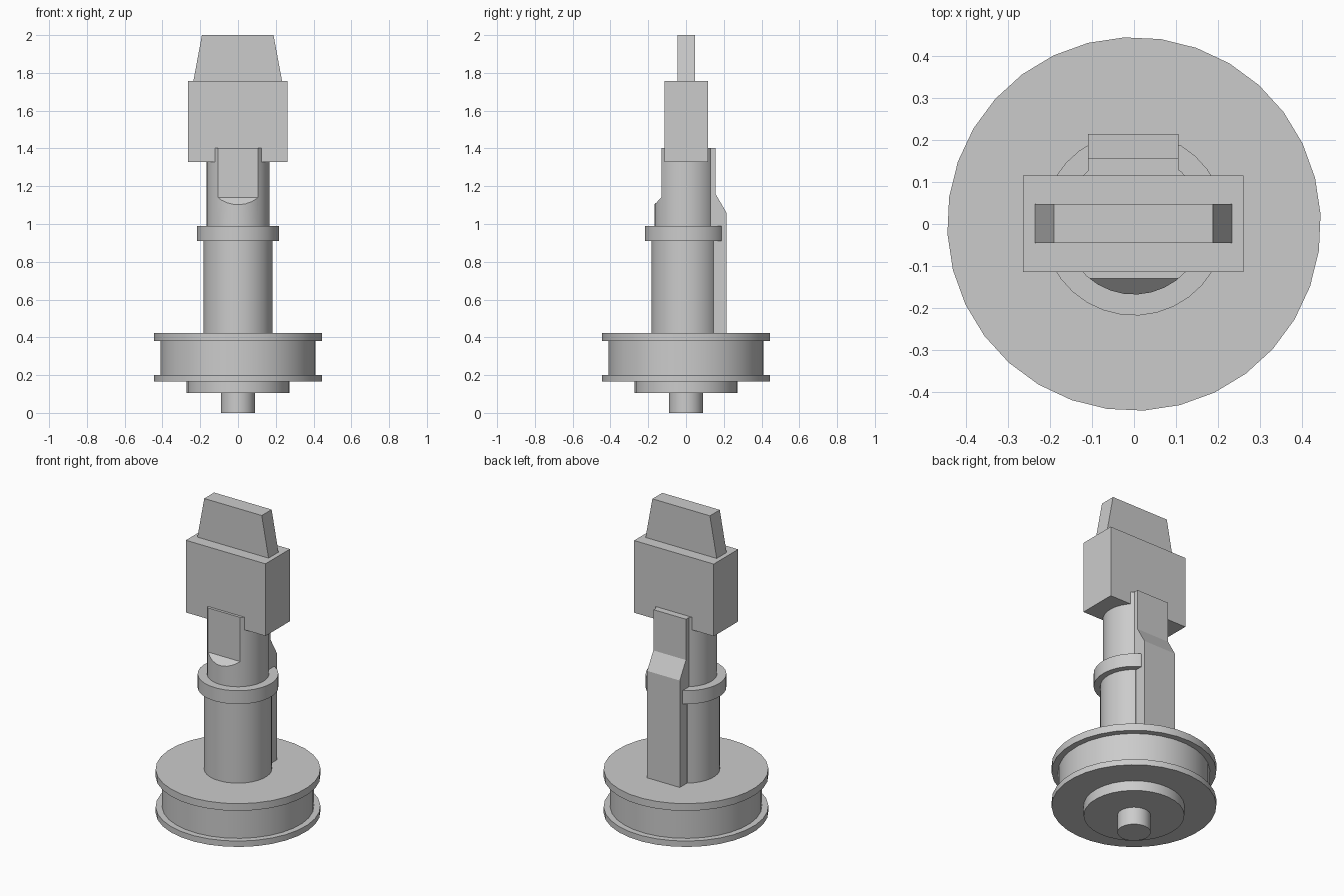
import bpy, bmesh, math
from mathutils import Vector

if "Cube" in bpy.data.objects:
    bpy.data.objects.remove(bpy.data.objects["Cube"])

SIDES = 32
TURN = math.radians(3)


def finish(name, bm, smooth=True):
    bmesh.ops.recalc_face_normals(bm, faces=bm.faces[:])
    mesh = bpy.data.meshes.new(name)
    bm.to_mesh(mesh)
    bm.free()
    obj = bpy.data.objects.new(name, mesh)
    bpy.context.collection.objects.link(obj)
    if smooth:
        bpy.ops.object.select_all(action='DESELECT')
        obj.select_set(True)
        bpy.context.view_layer.objects.active = obj
        bpy.ops.object.shade_smooth_by_angle(angle=math.radians(30))
    return obj


def lathe(name, profile, back=None):
    """Turn (radius, z) points into a capped solid; back = y of a flat cut."""
    bm = bmesh.new()
    rings = []
    for r, z in profile:
        angles = [TURN + math.tau * i / SIDES for i in range(SIDES)]
        rings.append([bm.verts.new((r * math.cos(a), r * math.sin(a), z)) for a in angles])
    for lo, hi in zip(rings, rings[1:]):
        for i in range(SIDES):
            j = (i + 1) % SIDES
            bm.faces.new((lo[i], lo[j], hi[j], hi[i]))
    bm.faces.new(rings[0][::-1])
    bm.faces.new(rings[-1])
    if back is not None:
        geom = bm.verts[:] + bm.edges[:] + bm.faces[:]
        cut = bmesh.ops.bisect_plane(bm, geom=geom, plane_co=(0, back, 0),
                                     plane_no=(0, 1, 0), clear_outer=True)
        edges = [e for e in cut['geom_cut'] if isinstance(e, bmesh.types.BMEdge)]
        bmesh.ops.holes_fill(bm, edges=edges, sides=0)
    return finish(name, bm)


def prism(name, points, start, depth):
    """Extrude a closed outline of 3D points."""
    bm = bmesh.new()
    face = bm.faces.new([bm.verts.new(Vector(p) + Vector(start)) for p in points])
    ext = bmesh.ops.extrude_face_region(bm, geom=[face])
    bmesh.ops.translate(bm, vec=depth,
                        verts=[v for v in ext['geom'] if isinstance(v, bmesh.types.BMVert)])
    return finish(name, bm, smooth=False)


# Flanged base wheel with stepped hub and pin
lathe("base_wheel", [(0.09, 0), (0.09, 0.105), (0.272, 0.105), (0.272, 0.165),
                     (0.445, 0.165), (0.445, 0.2), (0.41, 0.2), (0.41, 0.38),
                     (0.445, 0.38), (0.445, 0.423)])

# Shaft and collar, both flattened where the key runs up the back
lathe("lower_shaft", [(0.183, 0.423), (0.183, 0.93)], back=0.145)
lathe("collar", [(0.218, 0.91), (0.218, 0.99)], back=0.188)
upper = lathe("upper_shaft", [(0.168, 0.97), (0.168, 1.403)], back=0.13)

# Front flat with a sloped shoulder on the upper shaft
cutter = prism("flat_cutter", [(0, -0.13, 1.14), (0, -0.13, 1.5), (0, -0.23, 1.5),
                               (0, -0.23, 1.04)], (-0.3, 0, 0), (0.6, 0, 0))
cutter.hide_render = True
mod = upper.modifiers.new("front_flat", 'BOOLEAN')
mod.operation = 'DIFFERENCE'
mod.solver = 'EXACT'
mod.object = cutter
bpy.ops.object.select_all(action='DESELECT')
bpy.context.view_layer.objects.active = upper
upper.select_set(True)
bpy.ops.object.modifier_apply(modifier=mod.name)
bpy.ops.object.shade_smooth_by_angle(angle=math.radians(30))
bpy.data.objects.remove(cutter)

# Key along the back, stepping inward near the top
prism("back_key", [(0, 0.05, 0.423), (0, 0.214, 0.423), (0, 0.214, 1.06),
                   (0, 0.156, 1.16), (0, 0.156, 1.403), (0, 0.05, 1.403)],
      (-0.109, 0, 0), (0.215, 0, 0))

# Head block and tapered blade
prism("head_block", [(-0.264, 0, 1.328), (0.261, 0, 1.328), (0.261, 0, 1.758),
                     (-0.264, 0, 1.758)], (0, -0.114, 0), (0, 0.23, 0))
prism("top_blade", [(-0.236, 0, 1.758), (0.233, 0, 1.758), (0.188, 0, 2.0),
                    (-0.191, 0, 2.0)], (0, -0.045, 0), (0, 0.093, 0))
